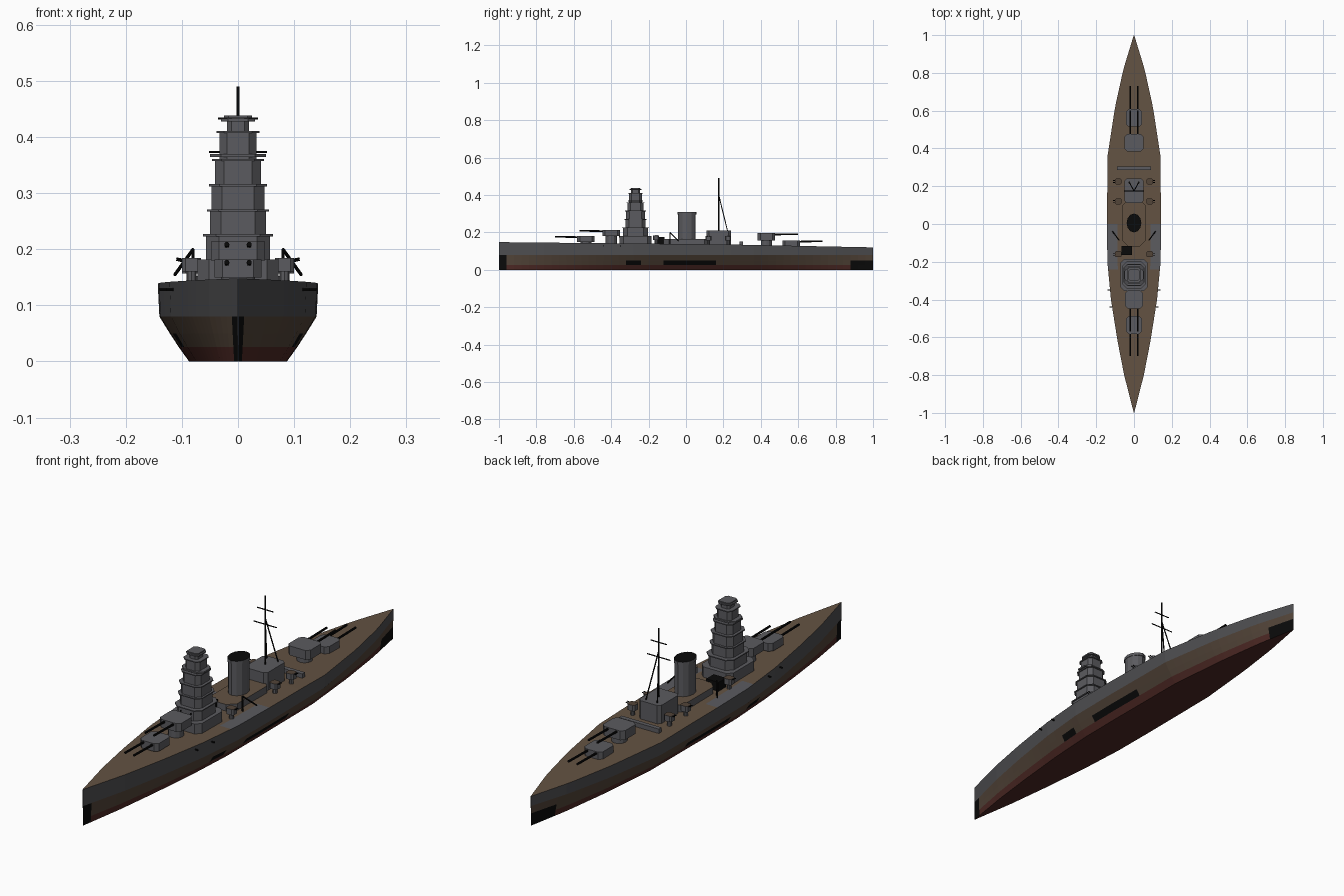
import bpy, bmesh, math
from mathutils import Vector

if "Cube" in bpy.data.objects:
    bpy.data.objects.remove(bpy.data.objects["Cube"])

def material(name, r, g, b):
    m = bpy.data.materials.new(name)
    m.diffuse_color = (r, g, b, 1)
    m.use_nodes = True
    m.node_tree.nodes["Principled BSDF"].inputs["Base Color"].default_value = m.diffuse_color
    return m

GREY = material("steel_grey", 0.105, 0.105, 0.115)
HULL = material("hull_grey", 0.075, 0.075, 0.08)
WOOD = material("deck_brown", 0.125, 0.085, 0.055)
RUST = material("weathered_brown", 0.085, 0.058, 0.04)
RED = material("keel_red", 0.075, 0.022, 0.018)
BLACK = material("black", 0.003, 0.003, 0.003)

def finish(name, bm, *mats):
    bmesh.ops.recalc_face_normals(bm, faces=bm.faces)
    me = bpy.data.meshes.new(name)
    bm.to_mesh(me)
    bm.free()
    for m in mats:
        me.materials.append(m)
    ob = bpy.data.objects.new(name, me)
    bpy.context.collection.objects.link(ob)
    return ob

def chamfered(hx, hy, c):
    return [(hx, -hy + c), (hx, hy - c), (hx - c, hy), (-hx + c, hy),
            (-hx, hy - c), (-hx, -hy + c), (-hx + c, -hy), (hx - c, -hy)]

def ellipse(rx, ry, n=12):
    return [(rx * math.cos(2 * math.pi * i / n), ry * math.sin(2 * math.pi * i / n)) for i in range(n)]

def prism(name, outline, cx, cy, z0, z1, mat, top_mat=None, taper=1.0):
    bm = bmesh.new()
    lo = [bm.verts.new((cx + x, cy + y, z0)) for x, y in outline]
    hi = [bm.verts.new((cx + x * taper, cy + y * taper, z1)) for x, y in outline]
    bm.faces.new(lo)
    bm.faces.new(hi).material_index = 1 if top_mat else 0
    n = len(lo)
    for i in range(n):
        bm.faces.new((lo[i], lo[(i + 1) % n], hi[(i + 1) % n], hi[i]))
    return finish(name, bm, *([mat, top_mat] if top_mat else [mat]))

def box(name, cx, cy, hx, hy, z0, z1, mat):
    return prism(name, [(hx, -hy), (hx, hy), (-hx, hy), (-hx, -hy)], cx, cy, z0, z1, mat)

def tube(name, a, b, r, mat, n=6):
    a, b = Vector(a), Vector(b)
    bm = bmesh.new()
    bmesh.ops.create_cone(bm, cap_ends=True, segments=n, radius1=r, radius2=r, depth=(b - a).length)
    rot = Vector((0, 0, 1)).rotation_difference(b - a).to_matrix().to_4x4()
    bmesh.ops.transform(bm, matrix=rot, verts=bm.verts)
    bmesh.ops.translate(bm, vec=(a + b) / 2, verts=bm.verts)
    return finish(name, bm, mat)

def interp(table, y):
    for (y0, v0), (y1, v1) in zip(table, table[1:]):
        if y <= y1:
            return v0 + (v1 - v0) * (y - y0) / (y1 - y0)
    return table[-1][1]

BEAM = [(-1, 0.001), (-0.8, 0.052), (-0.62, 0.087), (-0.4, 0.122), (-0.2, 0.141), (0, 0.143),
        (0.36, 0.14), (0.62, 0.1), (0.82, 0.056), (1, 0.001)]
SHEER = [(-1, 0.148), (-0.2, 0.14), (0.2, 0.136), (1, 0.12)]
deck = lambda y: interp(SHEER, y)

# Hull: lofted cross sections, painted by height and position
bm = bmesh.new()
rings = []
for i in range(51):
    y = -1 + i * 0.04
    w, d = interp(BEAM, y), deck(y)
    half = [(0.61 * w, 0), (0.74 * w, 0.026), (0.85 * w, 0.05), (0.98 * w, 0.08), (w, d), (0.62 * w, d)]
    pts = half + [(-x, z) for x, z in reversed(half)]
    rings.append([bm.verts.new((x, y, z)) for x, z in pts])
for a, b in zip(rings, rings[1:]):
    for k in range(12):
        f = bm.faces.new((a[k], a[(k + 1) % 12], b[(k + 1) % 12], b[k]))
        c = f.calc_center_median()
        if k in (4, 5, 6):
            f.material_index = 0 if k != 5 and -0.22 < c.y < 0.0 else 1
        elif k == 11:
            f.material_index = 3
        elif c.z > 0.08:
            f.material_index = 5
        elif c.y < -0.96 or (c.y > 0.9 and c.z < 0.045):
            f.material_index = 4
        elif 0.026 < c.z < 0.05 and (-0.33 < c.y < -0.25 or -0.13 < c.y < 0.14):
            f.material_index = 4
        else:
            f.material_index = 3 if c.z < 0.026 else 2
bm.faces.new(rings[0])
bm.faces.new(rings[-1])
finish("hull", bm, GREY, WOOD, RUST, RED, BLACK, HULL)

# Main gun turrets with barbettes and twin barrels
for name, y, z0, z1, hx, muzzle in [("fore_lower", -0.535, 0.15, 0.182, 0.042, -0.70),
                                    ("fore_upper", -0.4, 0.18, 0.214, 0.048, -0.57),
                                    ("aft_upper", 0.43, 0.158, 0.196, 0.05, 0.60),
                                    ("aft_lower", 0.562, 0.128, 0.158, 0.042, 0.73)]:
    prism(name + "_barbette", ellipse(0.03, 0.03), 0, y, 0.11, z0, GREY)
    prism(name + "_turret", chamfered(hx, 0.047, 0.014), 0, y, z0, z1, GREY)
    for s in (-1, 1):
        tube(name + "_barrel", (s * 0.02, y, z1 - 0.008), (s * 0.02, muzzle, z1 - 0.005), 0.0045, BLACK, 8)

# Bridge tower: stacked chamfered tiers with overhanging ledges
TY = -0.27
prism("bridge_base", chamfered(0.072, 0.085, 0.02), 0, TY, 0.13, 0.182, GREY)
for hx, hy, z0, z1 in [(0.057, 0.066, 0.18, 0.227), (0.05, 0.054, 0.227, 0.271), (0.047, 0.05, 0.271, 0.316),
                       (0.041, 0.043, 0.316, 0.361), (0.033, 0.035, 0.361, 0.411), (0.02, 0.023, 0.411, 0.438)]:
    prism("bridge_tier", chamfered(hx, hy, hx * 0.4), 0, TY, z0, z1, GREY)
    prism("bridge_ledge", chamfered(hx + 0.005, hy + 0.005, hx * 0.4), 0, TY, z1 - 0.004, z1, GREY)
prism("rangefinder_deck", chamfered(0.05, 0.04, 0.02), 0, TY, 0.364, 0.37, GREY)
prism("director_roof", chamfered(0.03, 0.033, 0.012), 0, TY, 0.428, 0.433, GREY)
for s in (-1, 1):
    box("base_porthole", s * 0.022, TY - 0.085, 0.003, 0.002, 0.173, 0.181, BLACK)
    box("tier_porthole", s * 0.022, TY - 0.066, 0.003, 0.002, 0.204, 0.212, BLACK)

# Funnel on its deckhouse
prism("funnel_house", chamfered(0.06, 0.125, 0.03), 0, 0.005, 0.13, 0.166, GREY, WOOD)
prism("funnel", ellipse(0.037, 0.047), 0, 0.005, 0.166, 0.298, GREY)
prism("funnel_cap", ellipse(0.039, 0.05), 0, 0.005, 0.296, 0.308, GREY, BLACK)
box("dark_locker", -0.038, -0.14, 0.028, 0.024, 0.135, 0.176, BLACK)

# Aft deckhouse, mast with yards and legs
prism("aft_house", chamfered(0.05, 0.065, 0.012), 0, 0.175, 0.125, 0.21, GREY)
MY = 0.175
tube("mast", (0, MY, 0.2), (0, MY, 0.49), 0.0028, BLACK)
for z, h in [(0.433, 0.036), (0.373, 0.052)]:
    tube("mast_yard", (-h, MY, z), (h, MY, z), 0.0022, BLACK)
for s in (-1, 1):
    tube("mast_leg", (0, MY, 0.4), (s * 0.026, 0.222, 0.208), 0.0025, BLACK)

# Breakwater wall behind the aft house
box("aft_breakwater", 0, 0.295, 0.09, 0.009, 0.125, 0.152, GREY)

for s in (-1, 1):
    # Light gun mounts along the sides
    for y, z in [(-0.16, 0.168), (0.12, 0.165), (0.225, 0.165)]:
        prism("light_gun_post", ellipse(0.009, 0.009, 8), s * 0.083, y, 0.13, z, GREY)
        prism("light_gun_mount", chamfered(0.017, 0.016, 0.006), s * 0.083, y, z - 0.008, z + 0.016, GREY, RUST)
        for d in (-0.005, 0.005):
            tube("light_gun_barrel", (s * 0.083, y + d, z + 0.01), (s * 0.11, y + d, z + 0.016), 0.002, BLACK)
    # Boat crane
    tube("crane_post", (s * 0.08, -0.085, 0.13), (s * 0.08, -0.085, 0.2), 0.003, BLACK)
    tube("crane_boom", (s * 0.08, -0.085, 0.2), (s * 0.113, -0.04, 0.154), 0.003, BLACK)
    # Casemate guns poking from the hull sides
    for y in (-0.44, -0.35):
        w = interp(BEAM, y)
        tube("casemate_gun", (s * (w - 0.02), y, 0.128), (s * (w + 0.013), y, 0.128), 0.003, BLACK)
